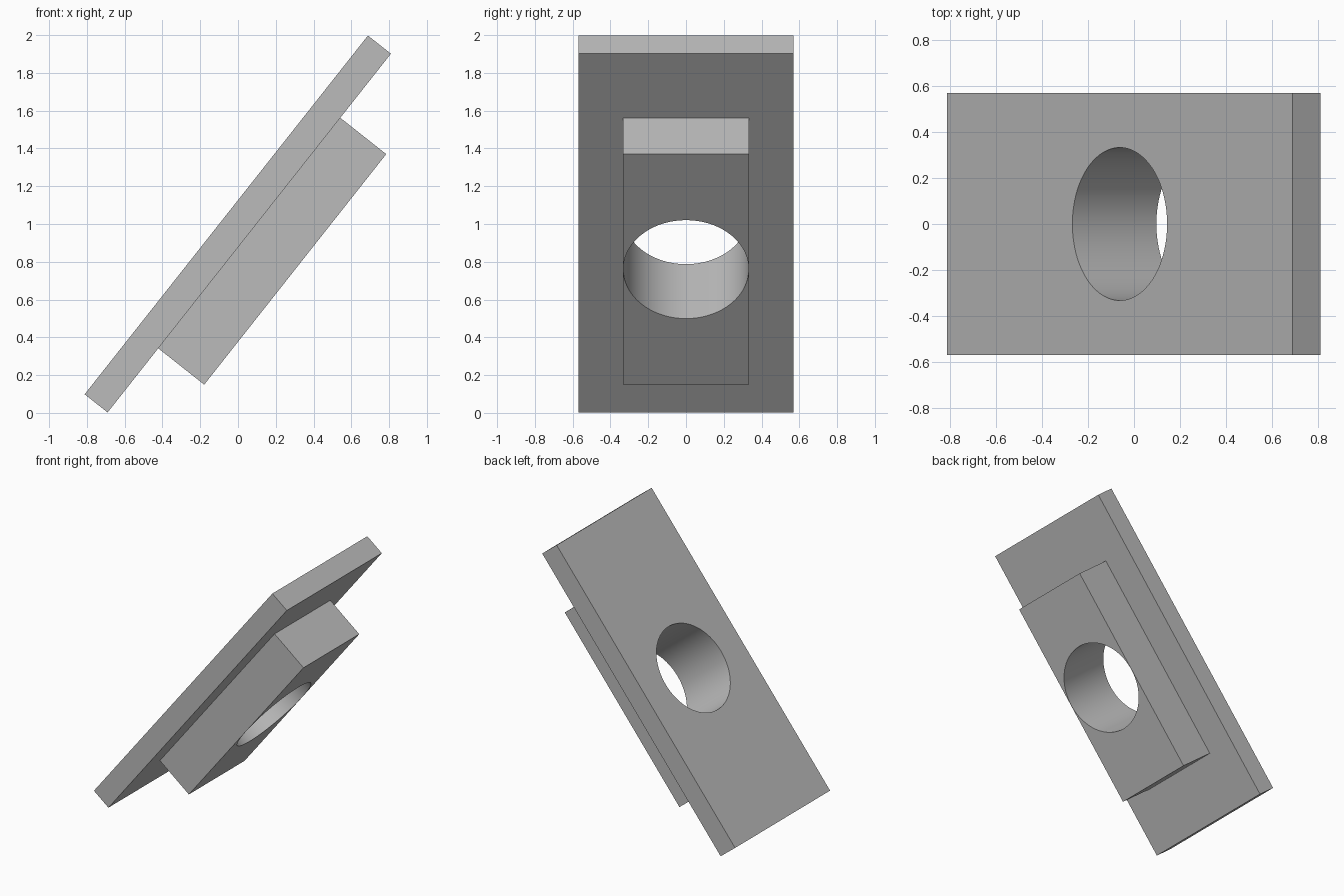
import bpy
import math
from mathutils import Matrix, Vector

cube = bpy.data.objects.get("Cube")
if cube:
    bpy.data.objects.remove(cube, do_unlink=True)

PLATE = (2.42, 1.14, 0.155)
BLOCK = (1.555, 0.669, 0.31)
HOLE_RADIUS = 0.332
TILT = math.radians(-51.7)

# Local frame: x runs up the slope, z is the plate's upper-face normal
frame = Matrix.Translation((-0.062, 0, 1.048)) @ Matrix.Rotation(TILT, 4, "Y")

grey = bpy.data.materials.new("mid grey")
grey.use_nodes = True
grey.diffuse_color = (0.5, 0.5, 0.5, 1)
grey.node_tree.nodes["Principled BSDF"].inputs["Base Color"].default_value = (0.5, 0.5, 0.5, 1)


def place(obj, name, depth):
    obj.name = name
    obj.matrix_world = frame @ Matrix.Translation((0, 0, -depth))


def bored_slab(name, size, top_depth, cutter):
    """Box hanging below the frame plane, pierced by the cutter."""
    bpy.ops.mesh.primitive_cube_add(size=1)
    obj = bpy.context.object
    obj.data.transform(Matrix.Diagonal(Vector((*size, 1))))
    place(obj, name, top_depth + size[2] / 2)
    obj.data.materials.append(grey)
    bore = obj.modifiers.new("bore", "BOOLEAN")
    bore.operation = "DIFFERENCE"
    bore.solver = "EXACT"
    bore.object = cutter
    bpy.ops.object.modifier_apply(modifier=bore.name)
    bpy.ops.object.shade_smooth_by_angle(angle=math.radians(30))


# Round bore shared by both parts
bpy.ops.mesh.primitive_cylinder_add(vertices=96, radius=HOLE_RADIUS, depth=2)
cutter = bpy.context.object
cutter.data.materials.append(grey)
place(cutter, "bore_cutter", 0)
cutter.hide_render = True
bpy.context.view_layer.update()

# Wide thin plate and the narrower block beneath it
bored_slab("plate", PLATE, 0, cutter)
bored_slab("block", BLOCK, PLATE[2], cutter)

bpy.data.objects.remove(cutter, do_unlink=True)
